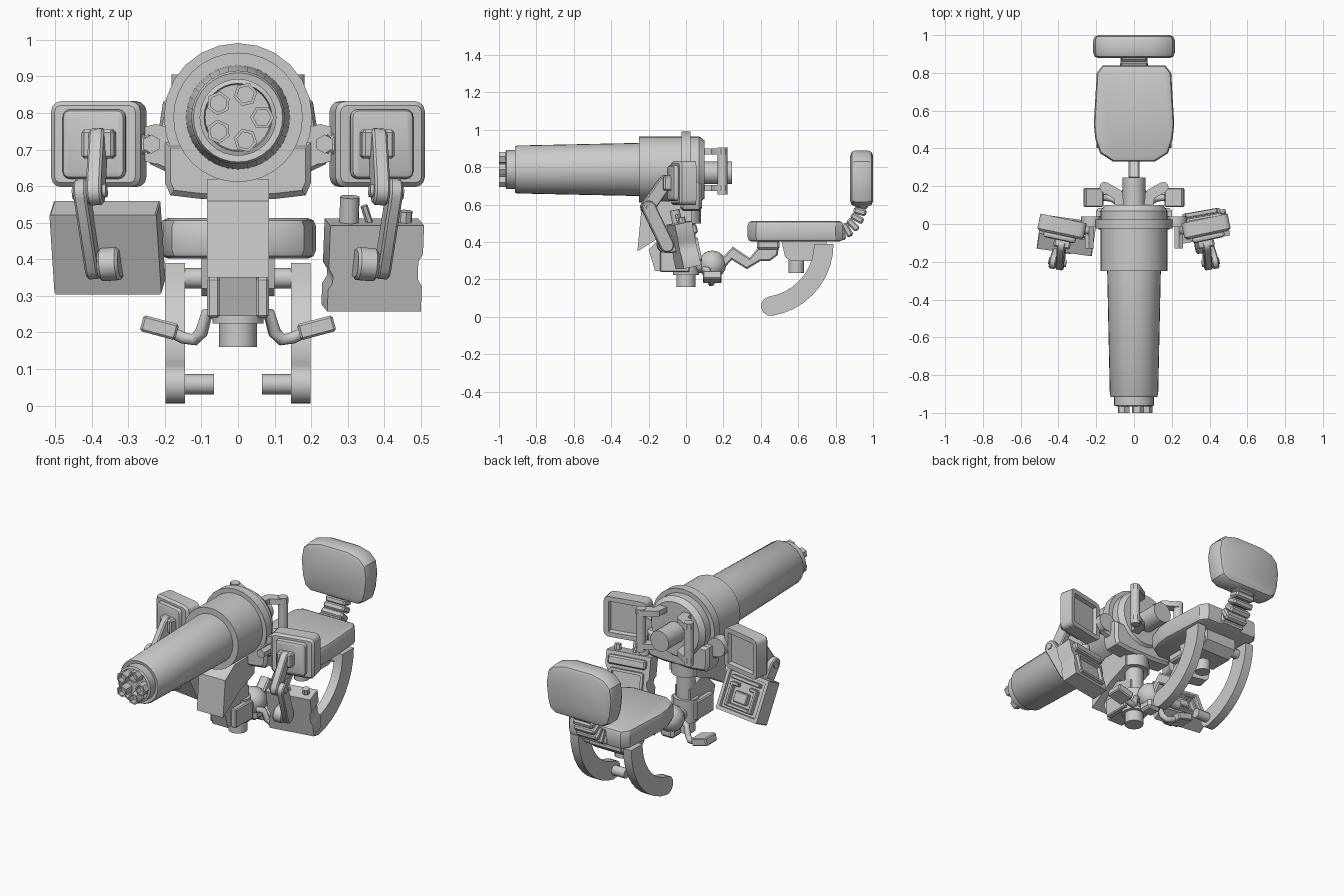
import bpy, bmesh
from math import sin, cos, pi, radians
from mathutils import Matrix, Vector

if "Cube" in bpy.data.objects:
    bpy.data.objects.remove(bpy.data.objects["Cube"])

I = Matrix()


def finish(name, bm, m=I):
    bmesh.ops.transform(bm, matrix=m, verts=bm.verts)
    bmesh.ops.recalc_face_normals(bm, faces=bm.faces)
    me = bpy.data.meshes.new(name)
    bm.to_mesh(me)
    bm.free()
    ob = bpy.data.objects.new(name, me)
    bpy.context.collection.objects.link(ob)
    return ob


def place(loc, rx=0, ry=0, rz=0):
    return (Matrix.Translation(loc) @ Matrix.Rotation(radians(rz), 4, 'Z')
            @ Matrix.Rotation(radians(ry), 4, 'Y') @ Matrix.Rotation(radians(rx), 4, 'X'))


def box(name, size, m=I, bevel=0.0, seg=1):
    bm = bmesh.new()
    bmesh.ops.create_cube(bm, size=1)
    bmesh.ops.scale(bm, vec=size, verts=bm.verts)
    if bevel:
        bmesh.ops.bevel(bm, geom=bm.edges[:], offset=bevel, segments=seg, profile=0.5, affect='EDGES')
    return finish(name, bm, m)


def cyl(name, p, q, r, n=16, m=I, r2=None):
    p, q = Vector(p), Vector(q)
    bm = bmesh.new()
    bmesh.ops.create_cone(bm, cap_ends=True, segments=n, radius1=r,
                          radius2=r if r2 is None else r2, depth=(q - p).length)
    rot = (q - p).to_track_quat('Z', 'Y').to_matrix().to_4x4()
    return finish(name, bm, m @ Matrix.Translation((p + q) / 2) @ rot)


def prism(name, pts, axis, a, b, m=I, bevel=0.0, seg=1, insets=()):
    """Extrude a 2D outline along an axis; bevel the cap rims; inset the b cap."""
    def put(p, t):
        return {'x': (t, p[0], p[1]), 'y': (p[0], t, p[1]), 'z': (p[0], p[1], t)}[axis]
    bm = bmesh.new()
    lo = [bm.verts.new(put(p, a)) for p in pts]
    hi = [bm.verts.new(put(p, b)) for p in pts]
    c1, c2 = bm.faces.new(lo), bm.faces.new(hi)
    for i in range(len(pts)):
        j = (i + 1) % len(pts)
        bm.faces.new((lo[i], lo[j], hi[j], hi[i]))
    bmesh.ops.recalc_face_normals(bm, faces=bm.faces)
    for t, d in insets:
        bmesh.ops.inset_region(bm, faces=[c2], thickness=t, depth=d)
    if bevel:
        rim = set(c1.edges) | (set() if insets else set(c2.edges))
        bmesh.ops.bevel(bm, geom=list(rim), offset=bevel, segments=seg, profile=0.5, affect='EDGES')
    return finish(name, bm, m)


def lathe(name, prof, z, n):
    """Spin (radius, y) points about the gun axis."""
    bm = bmesh.new()
    rings = [[bm.verts.new((r * sin(2 * pi * i / n), y, z + r * cos(2 * pi * i / n)))
              for i in range(n)] for r, y in prof]
    for a, b in zip(rings, rings[1:]):
        for i in range(n):
            j = (i + 1) % n
            bm.faces.new((a[i], a[j], b[j], b[i]))
    bm.faces.new(rings[0])
    bm.faces.new(rings[-1])
    return finish(name, bm)


def rrect(w, h, r, n=3):
    return [(sx * (w / 2 - r) + r * cos(t), sz * (h / 2 - r) + r * sin(t))
            for k, (sx, sz) in enumerate(((1, 1), (-1, 1), (-1, -1), (1, -1)))
            for t in [(k + i / n) * pi / 2 for i in range(n + 1)]]


def stadium(p, q, r, n=6):
    p, q = Vector(p), Vector(q)
    d = (q - p).normalized()
    e = Vector((-d.y, d.x))
    out = []
    for c, s in ((q, 1), (p, -1)):
        for i in range(n + 1):
            t = pi * i / n
            out.append(tuple(c - s * e * r * cos(t) + s * d * r * sin(t)))
    return out


def pipe(name, pts, r):
    cu = bpy.data.curves.new(name, 'CURVE')
    cu.dimensions = '3D'
    cu.bevel_depth, cu.bevel_resolution, cu.use_fill_caps = r, 1, True
    sp = cu.splines.new('POLY')
    sp.points.add(len(pts) - 1)
    for s, p in zip(sp.points, pts):
        s.co = (*p, 1)
    ob = bpy.data.objects.new(name, cu)
    bpy.context.collection.objects.link(ob)


# Gun: barrel shroud, housing, collar, five hexagonal muzzles
GZ = 0.788
lathe("barrel_housing", [(0.09, -0.945), (0.093, -0.965), (0.105, -0.96), (0.105, -0.912),
      (0.122, -0.915), (0.128, -0.905), (0.142, -0.25), (0.177, -0.25), (0.177, 0.07),
      (0.155, 0.1)], GZ, 32)
lathe("housing_collar", [(0.17, -0.025), (0.203, -0.025), (0.203, 0.025), (0.17, 0.025)], GZ, 24)
for i in range(5):
    t = 2 * pi * i / 5
    pts = [(0.066 * cos(t) + 0.033 * cos(k * pi / 3 + t), GZ + 0.066 * sin(t) + 0.033 * sin(k * pi / 3 + t))
           for k in range(6)]
    prism("muzzle", pts, 'y', -0.93, -1.0, insets=((0.009, 0), (0.0, -0.03)))
cyl("rear_motor", (0, 0.09, 0.77), (0, 0.245, 0.77), 0.06, 16)

# Mount: cradle, pivot post, front wedge
prism("cradle", [(-0.1, 0.565), (0.1, 0.565), (0.185, 0.575), (0.2, 0.61), (0.2, 0.72), (-0.2, 0.72),
      (-0.2, 0.61), (-0.185, 0.575)], 'y', -0.03, 0.085, bevel=0.015)
cyl("pivot_post", (0, 0, 0.16), (0, 0, 0.6), 0.052)
cyl("post_collar", (0, 0, 0.225), (0, 0, 0.36), 0.07)
cyl("post_head", (0, 0, 0.5), (0, 0, 0.6), 0.08)
prism("front_wedge", [(-0.26, 0.35), (-0.24, 0.56), (-0.15, 0.62), (0.03, 0.62), (0.03, 0.5),
      (-0.1, 0.45)], 'x', -0.085, 0.085)
prism("wedge_bracket", [(-0.165, 0.245), (-0.2, 0.36), (-0.1, 0.46), (0.03, 0.42), (0.03, 0.245)],
      'x', -0.05, 0.05)
for s in (-1, 1):
    box("bracket_cheek", (0.035, 0.16, 0.11), place((s * 0.067, -0.06, 0.295)), 0.006)

# Paired parts: grips, screens, folding arms, pedals, foot rests
for s in (-1, 1):
    M = Matrix.Diagonal((s, 1, 1, 1))
    cyl("grip", (0.155, 0.195, 0.655), (0.155, 0.195, 0.905), 0.027, 12, M)
    for z in (0.69, 0.885):
        prism("grip_arm", stadium((0.155, 0.195), (0.085, 0.155), 0.028, 4), 'z', z - 0.016, z + 0.016, M)
        prism("grip_arm_root", stadium((0.085, 0.155), (0.075, 0.08), 0.025, 4), 'z', z - 0.016, z + 0.016, M)

    # screen with recessed face and rounded back
    S = M @ place((0.382, -0.015, 0.715), rz=12)
    prism("screen", rrect(0.25, 0.235, 0.028), 'y', -0.045, 0.045, S, 0.012, 1, ((0.028, 0), (0.006, -0.022)))
    prism("screen_back", rrect(0.175, 0.19, 0.02), 'y', -0.035, -0.072, S, 0.015, 2)
    box("screen_hinge", (0.09, 0.05, 0.08), S @ place((-0.02, -0.085, 0)), 0.008)
    # lug and ball joint to the collar
    cyl("mount_lug", (0.225, -0.015, 0.715), (0.225, 0.04, 0.715), 0.055, 12, M)
    box("lug_root", (0.09, 0.05, 0.11), M @ place((0.185, 0.012, 0.695), ry=-25), 0.01)
    cyl("lug_joint", (0.237, -0.13, 0.715), (0.237, 0.0, 0.715), 0.026, 6, M)
    cyl("lug_strut", (0.237, -0.05, 0.695), (0.285, -0.045, 0.755), 0.012, 6, M)
    cyl("lug_strut", (0.237, -0.05, 0.735), (0.285, -0.045, 0.675), 0.012, 6, M)
    # folding arm between screen and console
    A = M @ place((0.39, -0.15, 0.6), ry=4, rz=10) @ Matrix.Translation((-0.39, 0.15, -0.6))
    prism("upper_link", stadium((-0.11, 0.72), (-0.205, 0.585), 0.038), 'x', 0.36, 0.402, A, 0.006)
    prism("lower_link", stadium((-0.205, 0.585), (-0.105, 0.385), 0.038), 'x', 0.402, 0.438, A, 0.006)
    cyl("elbow_pin", (0.35, -0.205, 0.585), (0.444, -0.205, 0.585), 0.018, 12, A)
    prism("console_hinge", stadium((-0.105, 0.385), (-0.07, 0.385), 0.045), 'x', 0.345, 0.404, A, 0.008)

    # pedal on a bent rod
    pipe("pedal_rod", [(s * x, y, z) for x, y, z in ((0.05, 0.1, 0.255), (0.085, 0.115, 0.25),
         (0.1, 0.125, 0.2), (0.12, 0.135, 0.18), (0.15, 0.14, 0.185), (0.2, 0.14, 0.21))], 0.018)
    box("pedal", (0.1, 0.1, 0.045), M @ place((0.215, 0.14, 0.213), ry=-15), 0.006)

    # curved foot rest under the seat
    def arc(r, a):
        return (0.4 + r * cos(radians(a)), 0.39 + r * sin(radians(a)))
    outer = [arc(0.389, a) for a in range(0, -84, -9)]
    inner = [arc(0.285, a) for a in range(-81, 1, 9)]
    c = arc(0.337, -81)
    tip = [(c[0] + 0.052 * cos(radians(a)), c[1] + 0.052 * sin(radians(a))) for a in range(-111, -241, -30)]
    prism("foot_rest", outer + tip + inner, 'x', 0.145, 0.198, M)
    cyl("foot_peg", (0.065, 0.455, 0.058), (0.15, 0.455, 0.058), 0.028, 12, M)

# Left console: slanted keyboard panel
L = place((-0.357, -0.06, 0.432), rx=25, rz=-8)
prism("left_console", rrect(0.295, 0.24, 0.004, 1), 'y', -0.045, 0.045, L, insets=((0.022, 0), (0.004, -0.016)))
for x, z, w, h in ((-0.085, -0.02, 0.02, 0.13), (0.085, -0.02, 0.02, 0.13), (0, -0.075, 0.15, 0.02),
                   (-0.065, 0.04, 0.05, 0.02), (0.065, 0.04, 0.05, 0.02), (0, -0.02, 0.09, 0.06),
                   (0, 0.075, 0.2, 0.022)):
    box("console_trim", (w, 0.03, h), L @ place((x, 0.04, z)), 0.004)

# Right console: notched block with recess, dial and switches
R = place((0.368, -0.01, 0.385), rx=12, rz=10)
prism("right_console", [(-0.13, -0.12), (0.13, -0.12), (0.13, -0.05), (0.118, -0.03), (0.118, 0.02), (0.13, 0.04),
      (0.13, 0.12), (-0.13, 0.12), (-0.13, 0.0), (-0.118, -0.02), (-0.118, -0.04), (-0.13, -0.06)],
      'y', -0.05, 0.045, R)
prism("console_screen", rrect(0.2, 0.13, 0.01, 1), 'y', 0.03, 0.062, R @ place((0, 0, -0.035)),
      insets=((0.016, 0), (0.004, -0.018)))
box("console_top_bar", (0.22, 0.04, 0.05), R @ place((0, 0.05, 0.075)), 0.008)
cyl("console_dial", (-0.07, 0, 0.11), (-0.07, 0, 0.19), 0.027, 12, R)
cyl("console_lever", (-0.01, 0, 0.11), (-0.03, 0, 0.165), 0.01, 6, R)
cyl("console_button", (0.085, 0, 0.11), (0.085, 0, 0.15), 0.02, 8, R)

# Seat arm: ball pivot and zigzag linkage
cyl("arm_socket", (0, 0.03, 0.28), (0, 0.1, 0.28), 0.045, 12)
bm = bmesh.new()
bmesh.ops.create_uvsphere(bm, u_segments=16, v_segments=8, radius=0.075)
finish("arm_ball", bm, place((0, 0.14, 0.28)))
box("ball_clamp", (0.09, 0.09, 0.07), place((0, 0.14, 0.215)), 0.015)
prism("seat_arm", [(0.17, 0.29), (0.25, 0.375), (0.34, 0.315), (0.40, 0.39), (0.5, 0.4), (0.49, 0.33),
      (0.45, 0.3), (0.4, 0.3), (0.325, 0.255), (0.245, 0.305), (0.19, 0.245)], 'x', -0.03, 0.03, bevel=0.008)
box("seat_bracket", (0.14, 0.12, 0.05), place((0, 0.44, 0.385)), 0.01)

# Seat, underside fittings, ribbed neck, back rest
half = [(0.11, 0.33), (0.18, 0.375), (0.205, 0.45), (0.213, 0.53), (0.197, 0.8), (0.165, 0.84)]
prism("seat", half + [(-x, y) for x, y in reversed(half)], 'z', 0.402, 0.513, bevel=0.022, seg=2)
cyl("foot_crossbar", (-0.16, 0.71, 0.348), (0.16, 0.71, 0.348), 0.028, 12)
prism("seat_underframe", [(0.51, 0.41), (0.53, 0.32), (0.56, 0.3), (0.7, 0.3), (0.75, 0.34), (0.75, 0.41)],
      'x', -0.1, 0.1)
cyl("seat_adjuster", (0, 0.59, 0.235), (0, 0.59, 0.32), 0.042, 12)
for i, (y, z, a) in enumerate(((0.83, 0.45, 15), (0.862, 0.465, 28), (0.893, 0.492, 45), (0.915, 0.527, 60),
                               (0.93, 0.563, 75), (0.937, 0.595, 85))):
    box("neck_rib", (0.15 - 0.006 * i, 0.036, 0.082 - 0.003 * i), place((0, y, z), rx=a), 0.009)
half = [(0.15, 0.59), (0.19, 0.615), (0.206, 0.67), (0.216, 0.76), (0.205, 0.83), (0.165, 0.87), (0.09, 0.89)]
prism("back_rest", half + [(-x, z) for x, z in reversed(half)], 'y', 0.878, 1.0, bevel=0.028, seg=2)

# Smooth round surfaces, keep hard edges
for ob in bpy.context.collection.objects:
    if ob.type == 'MESH':
        ob.select_set(True)
        bpy.context.view_layer.objects.active = ob
bpy.ops.object.shade_smooth_by_angle(angle=radians(32))
